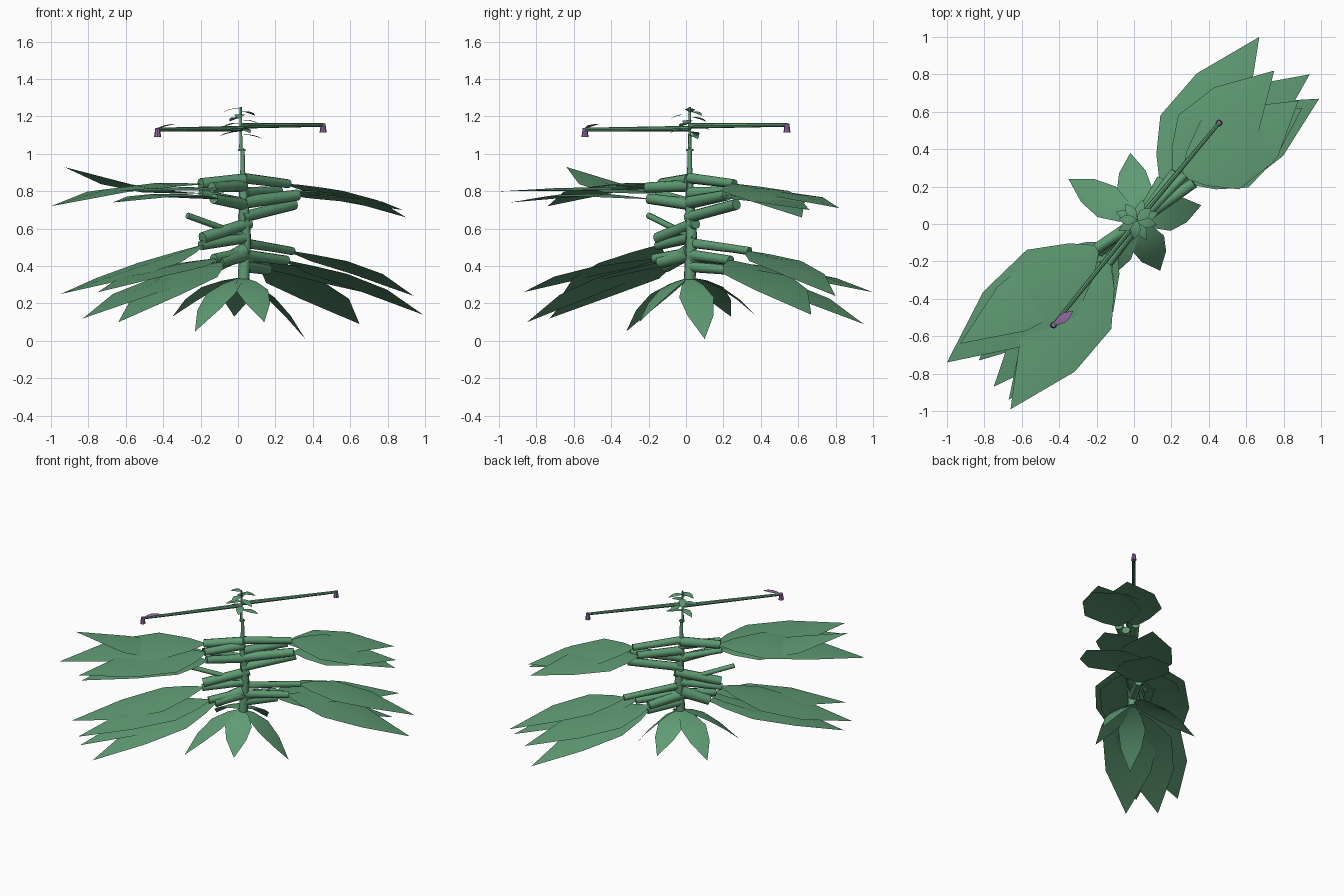
import bpy, bmesh, math
from mathutils import Vector


def material(name, color):
    m = bpy.data.materials.new(name)
    m.diffuse_color = (*color, 1)
    return m


GREEN = material("leaf green", (0.115, 0.33, 0.175))
PURPLE = material("flower purple", (0.30, 0.155, 0.38))
UP = Vector((0, 0, 1))


def finish(name, bm, mat):
    mesh = bpy.data.meshes.new(name)
    bm.to_mesh(mesh)
    bm.free()
    ob = bpy.data.objects.new(name, mesh)
    bpy.context.collection.objects.link(ob)
    mesh.materials.append(mat)
    bpy.context.view_layer.objects.active = ob
    ob.select_set(True)
    bpy.ops.object.shade_smooth_by_angle(angle=math.radians(40))
    ob.select_set(False)
    return ob


def rod(name, a, b, r1, r2, mat=GREEN, sides=10):
    """Tapered, capped cylinder from a to b."""
    a, b = Vector(a), Vector(b)
    bm = bmesh.new()
    bmesh.ops.create_cone(bm, cap_ends=True, segments=sides, radius1=r1,
                          radius2=r2, depth=(b - a).length)
    bm.transform((b - a).to_track_quat('Z', 'Y').to_matrix().to_4x4())
    bmesh.ops.translate(bm, verts=bm.verts, vec=(a + b) / 2)
    return finish(name, bm, mat)


# (position along the blade, share of full half width)
BROAD = [(0, 0.1), (0.1, 0.5), (0.3, 1), (0.62, 0.83)]
OVAL = [(0, 0.1), (0.2, 0.62), (0.45, 1), (0.72, 0.75)]


def leaf(name, base, tip, half, lift, shape=BROAD, mat=GREEN, fold=0.08):
    """Pointed blade with an arched midrib and slightly lowered margins."""
    base, tip = Vector(base), Vector(tip)
    side = UP.cross(tip - base).normalized()
    bm = bmesh.new()
    rows = []
    for t, w in shape:
        mid = base.lerp(tip, t) + UP * lift * math.sin(math.pi * t)
        off = side * half * w
        drop = UP * half * w * fold
        rows.append([bm.verts.new(p) for p in (mid - off - drop, mid, mid + off - drop)])
    end = bm.verts.new(tip)
    for p, q in zip(rows, rows[1:]):
        for i in (0, 1):
            bm.faces.new((p[i], p[i + 1], q[i + 1], q[i])[::-1])
    for i in (0, 1):
        bm.faces.new((end, rows[-1][i + 1], rows[-1][i]))
    bm.normal_update()
    if sum(f.normal.z for f in bm.faces) < 0:
        bmesh.ops.reverse_faces(bm, faces=bm.faces)
    return finish(name, bm, mat)


# Main stem, with a slight kink and a joint ring
STEM = [(0.03, 0.02, 0.33, 0.032), (0.04, 0.03, 0.55, 0.03),
        (0.03, 0.02, 0.75, 0.026), (0.025, 0.02, 0.9, 0.014),
        (0.025, 0.02, 1.02, 0.011), (0.015, 0.02, 1.03, 0.009),
        (0.015, 0.02, 1.25, 0.006)]
for p, q in zip(STEM, STEM[1:]):
    rod("stem_section", p[:3], q[:3], p[3], q[3])
rod("stem_joint", (0.02, 0.02, 1.015), (0.02, 0.02, 1.025), 0.02, 0.02)

# Large leaves: blade base, tip, half width, arch, stalk radius, stalk start height
BIG = [
    # upper tier, front left
    ((-0.20, -0.15, 0.79), (-0.93, -0.64, 0.93), 0.17, -0.03, 0.025, 0.74),
    ((-0.20, -0.13, 0.84), (-1.00, -0.74, 0.72), 0.22, 0.05, 0.035, 0.86),
    ((-0.14, -0.21, 0.82), (-0.66, -0.99, 0.80), 0.21, 0.01, 0.032, 0.83),
    ((-0.13, -0.20, 0.76), (-0.67, -0.94, 0.74), 0.19, 0.04, 0.032, 0.73),
    # upper tier, back right
    ((0.27, 0.26, 0.84), (0.90, 0.62, 0.66), 0.21, 0.04, 0.028, 0.87),
    ((0.22, 0.28, 0.80), (0.75, 0.82, 0.71), 0.20, 0.04, 0.032, 0.79),
    ((0.32, 0.22, 0.78), (0.88, 0.66, 0.70), 0.20, 0.03, 0.035, 0.74),
    # lower tier, front left
    ((-0.20, -0.15, 0.51), (-0.95, -0.66, 0.25), 0.20, 0.0, 0.03, 0.55),
    ((-0.12, -0.11, 0.40), (-0.83, -0.73, 0.12), 0.20, 0.04, 0.042, 0.48),
    ((-0.10, -0.14, 0.42), (-0.64, -0.85, 0.10), 0.19, 0.04, 0.038, 0.46),
    ((-0.13, -0.17, 0.44), (-0.75, -0.87, 0.26), 0.18, 0.03, 0.03, 0.47),
    # lower tier, back right
    ((0.29, 0.34, 0.48), (0.94, 0.80, 0.24), 0.17, 0.04, 0.022, 0.52),
    ((0.26, 0.24, 0.43), (0.99, 0.67, 0.14), 0.20, 0.04, 0.03, 0.46),
    ((0.15, 0.24, 0.42), (0.67, 1.00, 0.26), 0.20, 0.03, 0.035, 0.45),
    ((0.16, 0.24, 0.38), (0.65, 0.95, 0.09), 0.19, 0.04, 0.032, 0.40),
]
for base, tip, half, lift, r, z0 in BIG:
    rod("leaf_stalk", (0.03, 0.02, z0), base, r, r * 0.85)
    leaf("large_leaf", base, tip, half, lift)

# Bare leaf stalks between the tiers
BARE = [((0.06, 0.04, 0.55), (-0.27, -0.20, 0.67), 0.017),
        ((0.06, 0.05, 0.63), (-0.19, -0.15, 0.55), 0.032),
        ((0.02, 0.01, 0.66), (0.30, 0.27, 0.73), 0.03),
        ((0.02, 0.01, 0.53), (0.29, 0.34, 0.48), 0.022)]
for a, b, r in BARE:
    rod("bare_stalk", a, b, r, r)

# Drooping leaves at the foot of the stem
for tip in [(0.36, 0.10, 0.01), (-0.35, 0.24, 0.13), (-0.02, 0.38, 0.13),
            (0.14, -0.25, 0.10), (-0.23, -0.32, 0.05)]:
    leaf("foot_leaf", (0.02, 0.02, 0.34), tip, 0.095, 0.05, OVAL)

# Small leaves spiralling up the tip of the stem
for i in range(10):
    ang = math.radians(20 + 137.5 * i)
    z = 1.10 + 0.0155 * i
    reach = 0.125 - 0.003 * i
    d = Vector((math.cos(ang), math.sin(ang), 0))
    root = Vector((0.015, 0.02, z))
    leaf("top_leaf", root, root + d * reach - UP * 0.02, 0.028, 0.012, OVAL)

# Flower stalks with hanging bells
for root, end in [((0.02, 0.02, 1.135), (-0.43, -0.54, 1.13)),
                  ((0.02, 0.02, 1.15), (0.455, 0.54, 1.155))]:
    rod("flower_stalk", root, end, 0.015, 0.01, sides=8)
    e = Vector(end)
    rod("flower_bell", e + UP * 0.008, e - UP * 0.04, 0.012, 0.019, PURPLE, 8)

# Open petal beside the front flower
leaf("flower_petal", (-0.43, -0.54, 1.135), (-0.325, -0.465, 1.16), 0.025, 0.008,
     OVAL, PURPLE)
